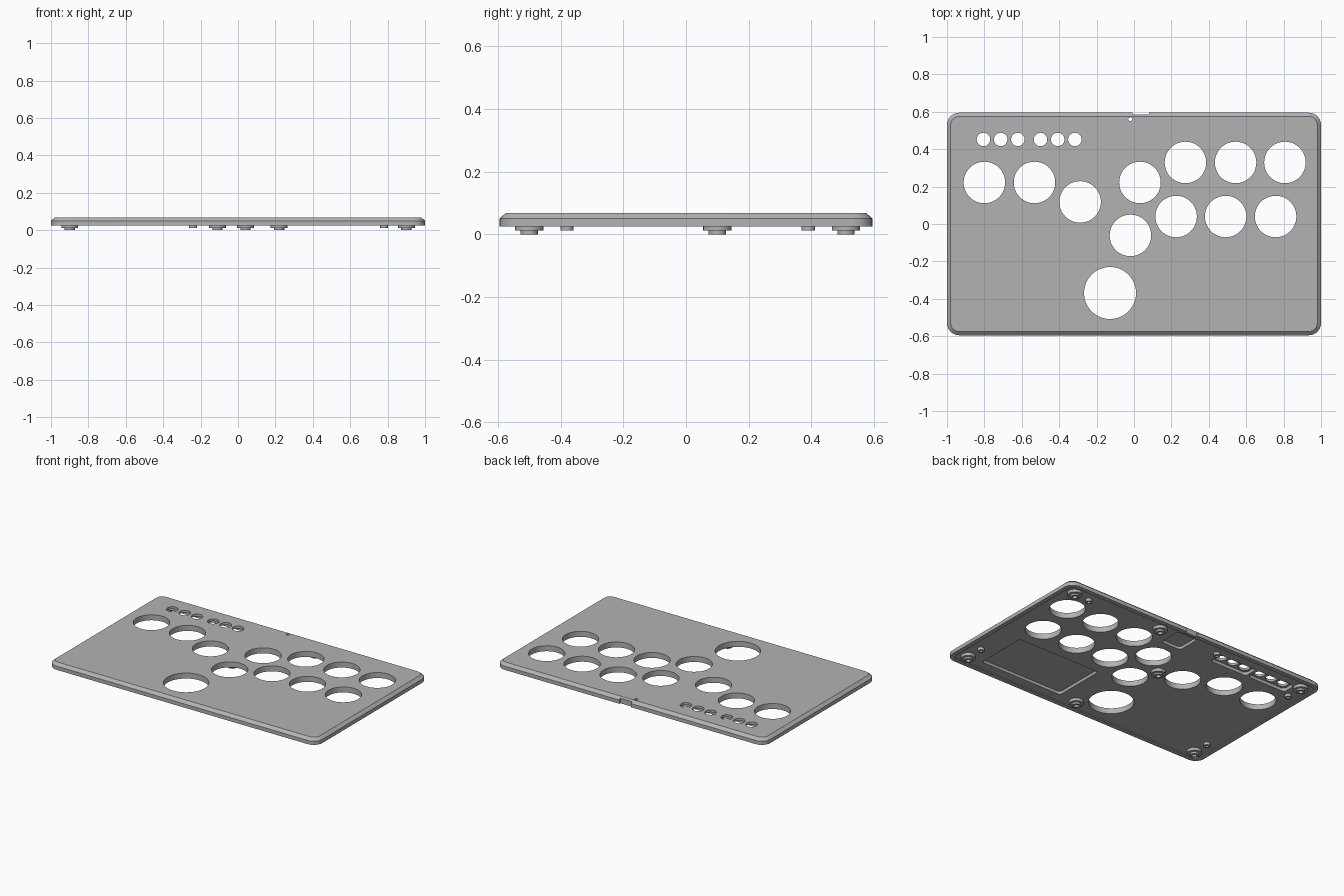
import bpy
import bmesh
from math import cos, sin, pi

cube = bpy.data.objects.get("Cube")
if cube:
    bpy.data.objects.remove(cube, do_unlink=True)

grey = bpy.data.materials.new("plain grey")
grey.use_nodes = True
grey.diffuse_color = (0.45, 0.45, 0.45, 1)
grey.node_tree.nodes["Principled BSDF"].inputs["Base Color"].default_value = (0.45, 0.45, 0.45, 1)

TOP, EDGE, BOTTOM, UNDER = 0.068, 0.05, 0.025, 0.031
HALF_X, HALF_Y = 1.0, 0.595


def finish(bm, name):
    bmesh.ops.recalc_face_normals(bm, faces=bm.faces)
    mesh = bpy.data.meshes.new(name)
    bm.to_mesh(mesh)
    bm.free()
    mesh.materials.append(grey)
    obj = bpy.data.objects.new(name, mesh)
    bpy.context.collection.objects.link(obj)
    return obj


def rounded_rect(x0, x1, y0, y1, r, steps=6):
    """Outline of a rectangle with rounded corners."""
    corners = [(x1 - r, y1 - r), (x0 + r, y1 - r), (x0 + r, y0 + r), (x1 - r, y0 + r)]
    return [(cx + r * cos((q + i / steps) * pi / 2), cy + r * sin((q + i / steps) * pi / 2))
            for q, (cx, cy) in enumerate(corners) for i in range(steps + 1)]


def circle(x, y, r, n=48):
    return [(x + r * cos(2 * pi * i / n), y + r * sin(2 * pi * i / n)) for i in range(n)]


def loft(bm, sections, closed=False):
    """Skin a list of (outline, z); cap the ends unless it closes on itself."""
    rings = [[bm.verts.new((x, y, z)) for x, y in pts] for pts, z in sections]
    pairs = list(zip(rings, rings[1:]))
    if closed:
        pairs.append((rings[-1], rings[0]))
    for a, b in pairs:
        for i in range(len(a)):
            j = (i + 1) % len(a)
            bm.faces.new((a[i], a[j], b[j], b[i]))
    if not closed:
        bm.faces.new(rings[0][::-1])
        bm.faces.new(rings[-1])


def inset_outline(d):
    return rounded_rect(-HALF_X + d, HALF_X - d, -HALF_Y + d, HALF_Y - d, 0.065 - d)


def cut(target, cutter):
    mod = target.modifiers.new("cut", "BOOLEAN")
    mod.operation = "DIFFERENCE"
    mod.solver = "EXACT"
    mod.object = cutter
    bpy.context.view_layer.objects.active = target
    bpy.ops.object.modifier_apply(modifier=mod.name)
    bpy.data.objects.remove(cutter, do_unlink=True)


# Top plate with chamfered upper edge and a shallow rim underneath
bm = bmesh.new()
loft(bm, [(inset_outline(0.03), UNDER), (inset_outline(0.03), BOTTOM), (inset_outline(0), BOTTOM),
          (inset_outline(0), EDGE), (inset_outline(0.02), TOP)])
plate = finish(bm, "top_plate")

# Pockets in the underside: display bay, port bay, two rows of small switches
bm = bmesh.new()
for x0, x1, y0, y1, depth in [(0.17, 0.79, -0.5, -0.14, 0.05), (-0.04, 0.11, 0.39, 0.55, 0.05),
                              (-0.55, -0.27, 0.405, 0.5, 0.052), (-0.855, -0.57, 0.405, 0.5, 0.052)]:
    loft(bm, [(rounded_rect(x0, x1, y0, y1, 0.02), 0), (rounded_rect(x0, x1, y0, y1, 0.02), depth)])
cut(plate, finish(bm, "pocket_cutter"))

# Through holes: round buttons, thumb button, small switches, indicator, port notch
holes = [(-0.8, 0.222), (-0.532, 0.222), (-0.288, 0.118), (0.032, 0.222),
         (0.275, 0.329), (0.543, 0.329), (0.807, 0.329),
         (0.225, 0.04), (0.49, 0.04), (0.757, 0.04), (-0.019, -0.061)]
outlines = [circle(x, y, 0.111) for x, y in holes]
outlines.append(circle(-0.128, -0.369, 0.139))
outlines += [circle(start + i * 0.092, 0.452, 0.036, 32) for start in (-0.805, -0.5) for i in range(3)]
outlines.append(circle(-0.02, 0.56, 0.011, 16))
outlines.append([(-0.008, 0.585), (0.08, 0.585), (0.08, 0.7), (-0.008, 0.7)])
bm = bmesh.new()
for pts in outlines:
    loft(bm, [(pts, -0.1), (pts, 0.2)])
cut(plate, finish(bm, "hole_cutter"))


def boss(name, x, y, profile):
    """Hollow turned post from (radius, z) steps."""
    bm = bmesh.new()
    loft(bm, [(circle(x, y, r, 32), z) for r, z in profile], closed=True)
    return finish(bm, name)


# Stepped screw posts and small locating pegs under the plate
SEAT = UNDER + 0.002
post = [(0.045, SEAT), (0.045, 0.012), (0.0275, 0.012), (0.0275, 0), (0.015, 0), (0.015, SEAT)]
peg = [(0.021, SEAT), (0.021, 0.012), (0.01, 0.012), (0.01, SEAT)]
parts = [plate]
for i, (x, y) in enumerate([(-0.9, -0.5), (0.9, -0.5), (-0.9, 0.51), (0.9, 0.51),
                            (0.22, 0.51), (-0.11, 0.1), (0.04, -0.5)]):
    parts.append(boss(f"screw_post_{i + 1}", x, y, post))
for i, (x, y) in enumerate([(-0.9, -0.38), (0.9, -0.38), (-0.9, 0.39), (0.78, 0.5), (-0.24, 0.5)]):
    parts.append(boss(f"locating_peg_{i + 1}", x, y, peg))

# Smooth round walls, keep hard edges crisp
bpy.ops.object.select_all(action="DESELECT")
for obj in parts:
    obj.select_set(True)
bpy.context.view_layer.objects.active = plate
bpy.ops.object.shade_smooth_by_angle(angle=pi / 6)
